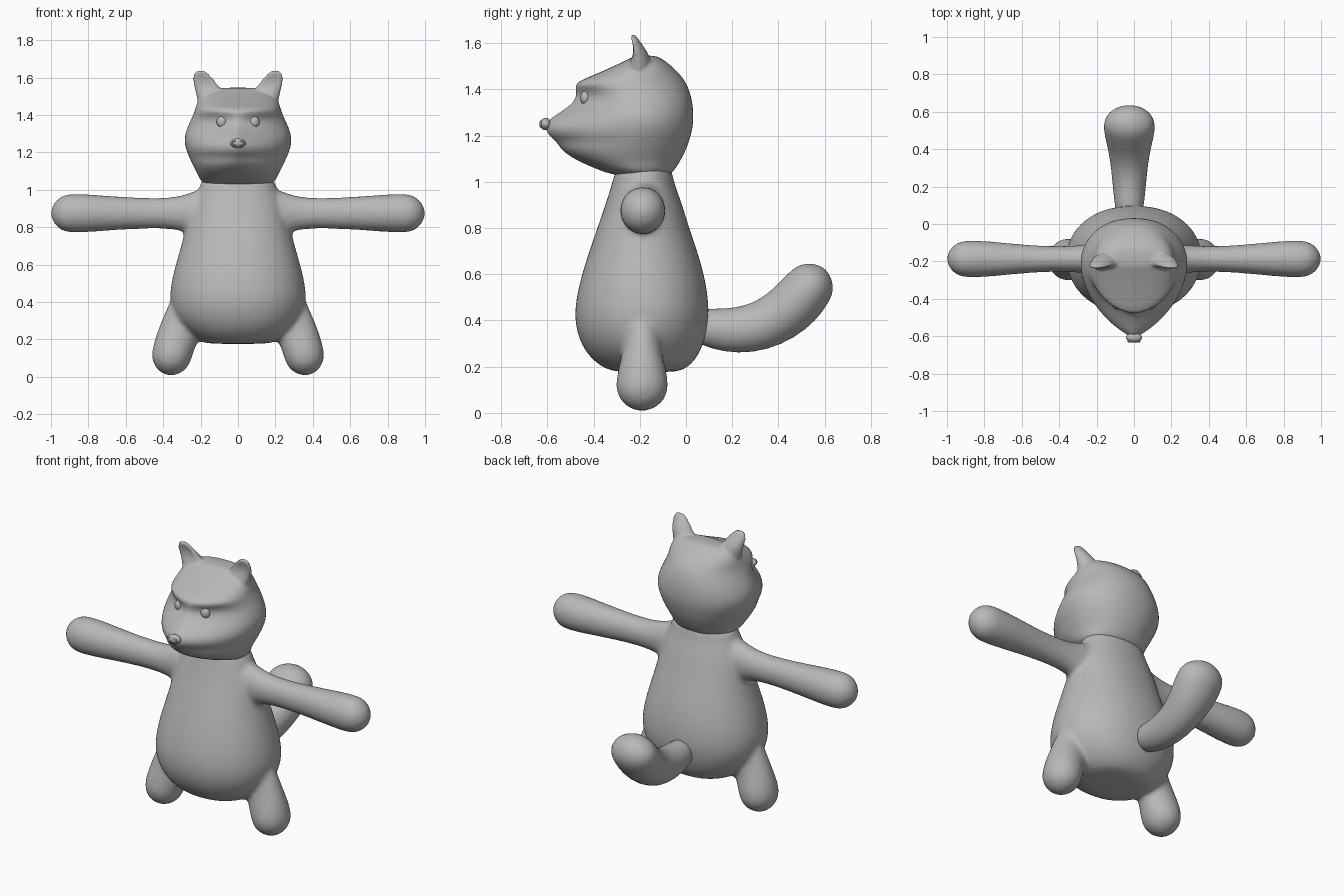
import bpy, bmesh
from math import sin, cos, pi
from mathutils import Vector, Matrix

if "Cube" in bpy.data.objects:
    bpy.data.objects.remove(bpy.data.objects["Cube"], do_unlink=True)

grey = bpy.data.materials.new("plain grey")
grey.use_nodes = True
grey.diffuse_color = (0.48, 0.48, 0.48, 1)
grey.node_tree.nodes["Principled BSDF"].inputs["Base Color"].default_value = (0.48, 0.48, 0.48, 1)

SEGMENTS = 32
ANGLES = [2 * pi * i / SEGMENTS for i in range(SEGMENTS)]


def power(v, p):
    return abs(v) ** p * (1 if v >= 0 else -1)


def loft(bm, rings):
    """Skin closed rings of points and cap both ends."""
    loops = [[bm.verts.new(p) for p in ring] for ring in rings]
    for a, b in zip(loops, loops[1:]):
        for i in range(SEGMENTS):
            j = (i + 1) % SEGMENTS
            bm.faces.new((a[i], a[j], b[j], b[i]))
    bm.faces.new(loops[0][::-1])
    bm.faces.new(loops[-1])


def level_ring(z, width, front, back, point=1.0):
    """Horizontal section; point sharpens the front half."""
    mid = (max(front, -0.46) + back) / 2
    ring = []
    for a in ANGLES:
        ahead = sin(a) < 0
        x = width * power(cos(a), point if ahead else min(point, 0.9))
        y = mid + sin(a) * ((mid - front) if ahead else (back - mid))
        ring.append((x, y, z))
    return ring


def limb(bm, sections, side):
    """Tube through (centre, radius along side, other radius), with a round tip."""
    side = Vector(side)
    centres = [Vector(s[0]) for s in sections]
    rings = []

    def add(c, t, ru, rv):
        v = t.cross(side).normalized()
        rings.append([c + side * ru * cos(a) + v * rv * sin(a) for a in ANGLES])

    for i, (_, ru, rv) in enumerate(sections):
        t = (centres[min(i + 1, len(centres) - 1)] - centres[max(i - 1, 0)]).normalized()
        add(centres[i], t, ru, rv)
    for k in (0.25, 0.5, 0.72, 0.88, 0.97):
        a = k * pi / 2
        add(centres[-1] + t * rv * sin(a), t, ru * cos(a), rv * cos(a))
    loft(bm, rings)


def finish(bm, name, voxel=0, smoothing=0, subdivide=1):
    bmesh.ops.recalc_face_normals(bm, faces=bm.faces)
    mesh = bpy.data.meshes.new(name)
    bm.to_mesh(mesh)
    bm.free()
    mesh.materials.append(grey)
    mesh.shade_smooth()
    obj = bpy.data.objects.new(name, mesh)
    bpy.context.collection.objects.link(obj)
    if subdivide:
        obj.modifiers.new("round", 'SUBSURF').levels = subdivide
        obj.modifiers["round"].render_levels = subdivide
    if voxel:
        merge = obj.modifiers.new("merge", 'REMESH')
        merge.mode = 'VOXEL'
        merge.voxel_size = voxel
        merge.use_smooth_shade = True
        blend = obj.modifiers.new("blend", 'SMOOTH')
        blend.factor = 0.5
        blend.iterations = smoothing
    return obj


def ellipsoid(bm, centre, radii):
    bmesh.ops.create_uvsphere(bm, u_segments=24, v_segments=14, radius=1,
                              matrix=Matrix.Translation(centre) @ Matrix.Diagonal((*radii, 1)))


# Torso, arms and legs, blended into one skin
bm = bmesh.new()
loft(bm, [level_ring(*r, 0.9) for r in (
    (0.175, 0.16, -0.30, -0.04), (0.19, 0.21, -0.35, 0.0), (0.23, 0.27, -0.41, 0.045),
    (0.30, 0.335, -0.46, 0.08), (0.40, 0.37, -0.487, 0.102), (0.50, 0.36, -0.477, 0.098),
    (0.60, 0.335, -0.452, 0.08), (0.70, 0.305, -0.42, 0.05), (0.80, 0.28, -0.385, 0.015),
    (0.90, 0.255, -0.35, -0.015), (0.98, 0.222, -0.325, -0.045), (1.03, 0.2, -0.31, -0.06),
    (1.08, 0.19, -0.30, -0.06))])
for s in (-1, 1):
    limb(bm, [((s * x, -0.187, 0.875), ry, rz) for x, ry, rz in (
        (0.12, 0.09, 0.15), (0.22, 0.085, 0.125), (0.28, 0.075, 0.1), (0.36, 0.068, 0.082),
        (0.5, 0.07, 0.082), (0.65, 0.083, 0.09), (0.8, 0.098, 0.102), (0.895, 0.1, 0.105))],
        (0, 1, 0))
    limb(bm, [((s * x, -0.19, z), ry, rv) for x, z, ry, rv in (
        (0.22, 0.46, 0.08, 0.10), (0.275, 0.34, 0.075, 0.11), (0.315, 0.24, 0.09, 0.11),
        (0.34, 0.17, 0.108, 0.11), (0.355, 0.115, 0.115, 0.108))], (0, 1, 0))
finish(bm, "body", 0.012, 14)

# Head with brow, pointed muzzle and chin, plus the cupped ears
bm = bmesh.new()
loft(bm, [level_ring(*r) for r in (
    (1.02, 0.19, -0.30, -0.07, 1), (1.06, 0.205, -0.40, -0.042, 1),
    (1.10, 0.225, -0.49, -0.018, 1.05), (1.14, 0.247, -0.545, 0.002, 1.15),
    (1.175, 0.262, -0.562, 0.014, 1.45), (1.20, 0.274, -0.598, 0.022, 1.5),
    (1.235, 0.285, -0.615, 0.03, 1.65), (1.265, 0.289, -0.605, 0.033, 1.9),
    (1.30, 0.285, -0.55, 0.033, 1.9), (1.34, 0.27, -0.49, 0.03, 1.85),
    (1.375, 0.253, -0.474, 0.022, 1.75), (1.405, 0.24, -0.48, 0.012, 1.3),
    (1.43, 0.23, -0.482, 0.0, 0.95), (1.46, 0.222, -0.405, -0.02, 0.9),
    (1.50, 0.207, -0.315, -0.06, 0.9), (1.53, 0.17, -0.25, -0.10, 0.9),
    (1.548, 0.11, -0.22, -0.13, 0.9))])
for s in (-1, 1):
    loft(bm, [[(s * (x + rx * cos(a)), y + ry * sin(a) + cup * sin(a) ** 2, z) for a in ANGLES]
              for x, y, z, rx, ry, cup in (
        (0.13, -0.21, 1.45, 0.085, 0.06, 0), (0.145, -0.205, 1.51, 0.078, 0.05, 0.008),
        (0.167, -0.21, 1.55, 0.066, 0.034, 0.016), (0.184, -0.222, 1.585, 0.058, 0.022, 0.018),
        (0.194, -0.23, 1.613, 0.047, 0.016, 0.012), (0.2, -0.233, 1.632, 0.028, 0.012, 0.005),
        (0.202, -0.233, 1.64, 0.012, 0.008, 0))])
finish(bm, "head", 0.008, 5)

# Eyes
for s, name in ((1, "left_eye"), (-1, "right_eye")):
    bm = bmesh.new()
    ellipsoid(bm, (s * 0.086, -0.435, 1.363), (0.029, 0.022, 0.031))
    finish(bm, name, subdivide=0)

# Nose with raised nostril rims
bm = bmesh.new()
ellipsoid(bm, (0, -0.608, 1.25), (0.043, 0.026, 0.026))
for s in (-1, 1):
    grid = [[bm.verts.new((s * 0.019 + (0.012 + 0.004 * cos(v)) * cos(u),
                           -0.629 + 0.004 * sin(v),
                           1.25 + (0.012 + 0.004 * cos(v)) * sin(u)))
             for v in ANGLES[::4]] for u in ANGLES[::2]]
    for i, row in enumerate(grid):
        for j in range(len(row)):
            bm.faces.new((row[j - 1], row[j], grid[i - 1][j], grid[i - 1][j - 1]))
finish(bm, "nose", subdivide=0)

# Upturned tail
bm = bmesh.new()
limb(bm, [((-0.025, y, z), rx, rv) for y, z, rx, rv in (
    (0.03, 0.385, 0.07, 0.07), (0.12, 0.363, 0.08, 0.088), (0.22, 0.355, 0.09, 0.1),
    (0.32, 0.373, 0.1, 0.107), (0.41, 0.418, 0.115, 0.112), (0.48, 0.478, 0.133, 0.115),
    (0.53, 0.54, 0.138, 0.108))], (1, 0, 0))
finish(bm, "tail")
